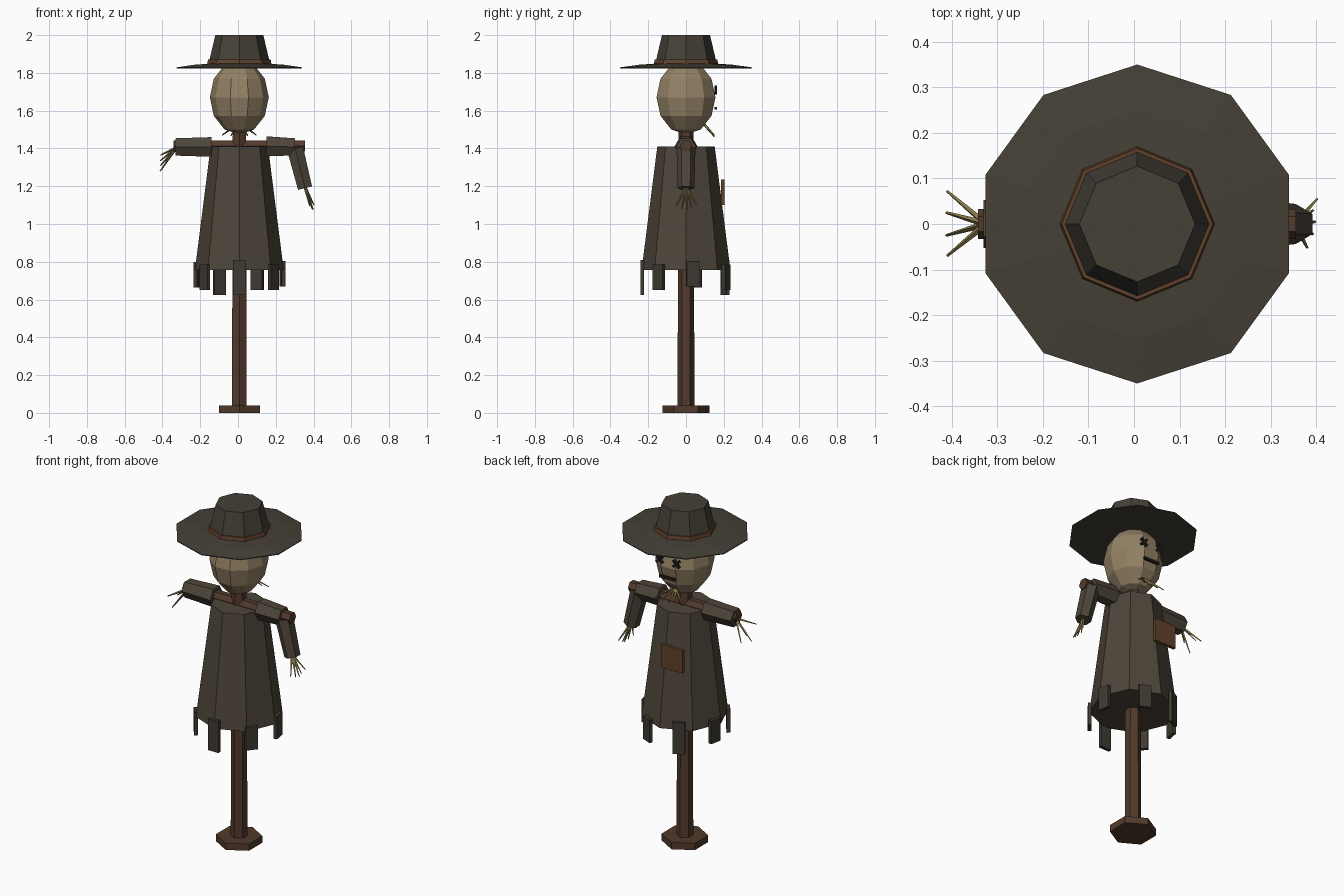
import bpy, math
from mathutils import Vector, Matrix

if "Cube" in bpy.data.objects:
    bpy.data.objects.remove(bpy.data.objects["Cube"])

CX = 0.007  # the post axis sits slightly right of the bounding-box centre


def material(name, rgb):
    m = bpy.data.materials.new(name)
    m.diffuse_color = (*rgb, 1)
    m.use_nodes = True
    m.node_tree.nodes["Principled BSDF"].inputs["Base Color"].default_value = m.diffuse_color
    return m


WOOD = material("wood", (0.085, 0.042, 0.025))
CLOTH = material("cloth", (0.075, 0.06, 0.042))
RAG = material("rag", (0.05, 0.042, 0.032))
FELT = material("felt", (0.06, 0.052, 0.038))
SACK = material("sackcloth", (0.29, 0.22, 0.13))
STRAW = material("straw", (0.24, 0.19, 0.07))
BAND = material("hat_band", (0.12, 0.055, 0.025))
DARK = material("stitching", (0.015, 0.012, 0.01))


def make(name, verts, faces, mat):
    me = bpy.data.meshes.new(name)
    me.from_pydata([tuple(v) for v in verts], [], faces)
    me.materials.append(mat)
    ob = bpy.data.objects.new(name, me)
    bpy.context.collection.objects.link(ob)
    return ob


def loft(name, n, rings, mat):
    """Closed n-sided tube through (centre, radius) rings, a corner towards +y."""
    axis = (Vector(rings[-1][0]) - Vector(rings[0][0])).normalized()
    y = Vector((0, 1, 0))
    u = (y - axis * axis.dot(y)).normalized()
    v = u.cross(axis)
    verts, faces = [], []
    for c, r in rings:
        for i in range(n):
            a = 2 * math.pi * i / n
            verts.append(Vector(c) + r * (math.cos(a) * u + math.sin(a) * v))
    for k in range(len(rings) - 1):
        for i in range(n):
            j = (i + 1) % n
            faces.append((k*n + i, k*n + n + i, k*n + n + j, k*n + j))
    faces.append(tuple(range(n)))
    faces.append(tuple(reversed(range(len(verts) - n, len(verts)))))
    return make(name, verts, faces, mat)


def upright(name, n, profile, mat):
    return loft(name, n, [((CX, 0, z), r) for z, r in profile], mat)


def box(name, centre, size, mat, rot=None):
    bpy.ops.mesh.primitive_cube_add(size=1)
    ob = bpy.context.object
    ob.name = name
    ob.data.materials.append(mat)
    ob.matrix_world = (Matrix.Translation(centre) @ (rot or Matrix.Identity(4))
                       @ Matrix.Diagonal((*size, 1)))
    return ob


def straw(name, start, ends):
    for i, e in enumerate(ends):
        loft(f"{name}_{i + 1}", 4, [(start, 0.008), (e, 0.003)], STRAW)


# post, foot and crossbar
upright("foot", 6, [(0, 0.125), (0.04, 0.125)], WOOD)
upright("post", 6, [(0.03, 0.045), (1.52, 0.04)], WOOD)
loft("crossbar", 6, [((-0.342, 0, 1.413), 0.033), ((0.356, 0, 1.413), 0.033)], WOOD)

# coat with ragged hem and patch
upright("coat", 8, [(0.757, 0.235), (1.41, 0.152)], CLOTH)
hem = [(-90, 0.625), (-38.6, 0.65), (9, 0.668), (66, 0.65),
       (117, 0.625), (168, 0.665), (218, 0.65)]
for i, (deg, low) in enumerate(hem):
    a = math.radians(deg)
    top = low + 0.185 if low < 0.63 else low + 0.135
    box(f"hem_strip_{i + 1}",
        (CX + 0.232 * math.cos(a), 0.232 * math.sin(a), (top + low) / 2),
        (0.02, 0.068, top - low), RAG, Matrix.Rotation(a, 4, 'Z'))
box("coat_patch", (-0.05, 0.195, 1.168), (0.14, 0.018, 0.135), BAND)

# sleeves
loft("left_sleeve", 6, [((-0.33, 0, 1.408), 0.053), ((-0.14, 0, 1.408), 0.06)], CLOTH)
loft("right_upper_sleeve", 6, [((0.15, 0, 1.412), 0.06), ((0.30, 0, 1.408), 0.053)], CLOTH)
loft("right_lower_sleeve", 6, [((0.302, 0, 1.40), 0.05), ((0.355, 0, 1.19), 0.044)], CLOTH)

# straw hands and straw under the chin
straw("left_hand_straw", (-0.325, 0, 1.405),
      [(-0.41, -0.07, 1.365), (-0.412, -0.025, 1.28),
       (-0.412, 0.025, 1.335), (-0.41, 0.072, 1.31)])
straw("right_hand_straw", (0.353, 0, 1.20),
      [(0.38, -0.052, 1.095), (0.393, -0.022, 1.08), (0.398, 0.005, 1.075),
       (0.393, 0.03, 1.085), (0.402, 0.055, 1.10)])
straw("chin_straw", (CX, 0.09, 1.535),
      [(CX + dx, 0.15, 1.462 + abs(dx) * 0.1) for dx in (-0.09, -0.045, 0, 0.045, 0.09)])

# sack head
bpy.ops.mesh.primitive_uv_sphere_add(segments=10, ring_count=6, radius=1)
head = bpy.context.object
head.name = "head"
top = max(head.data.vertices, key=lambda p: p.co.x).co
turn = -math.atan2(top.y, top.x)
head.data.transform(Matrix.Rotation(turn, 4, 'Z'))
head.data.transform(Matrix.Diagonal((0.156, 0.164, 0.197, 1)))
head.location = (CX, 0, 1.671)
head.data.materials.append(SACK)

# cross-stitched eyes and mouth on the +y side
for side, x in (("left", -0.055), ("right", 0.055)):
    for k, deg in enumerate((45, -45)):
        box(f"{side}_eye_stitch_{k + 1}", (CX + x, 0.158, 1.71),
            (0.055, 0.014, 0.014), DARK, Matrix.Rotation(math.radians(deg), 4, 'Y'))
box("mouth", (CX + 0.005, 0.158, 1.613), (0.10, 0.014, 0.014), DARK)

# hat
upright("hat_brim", 10, [(1.824, 0.35), (1.829, 0.35), (1.843, 0.25), (1.852, 0.12)], FELT)
upright("hat_crown", 8, [(1.84, 0.165), (2.0, 0.127)], FELT)
upright("hat_band", 8, [(1.848, 0.17), (1.87, 0.166)], BAND)
